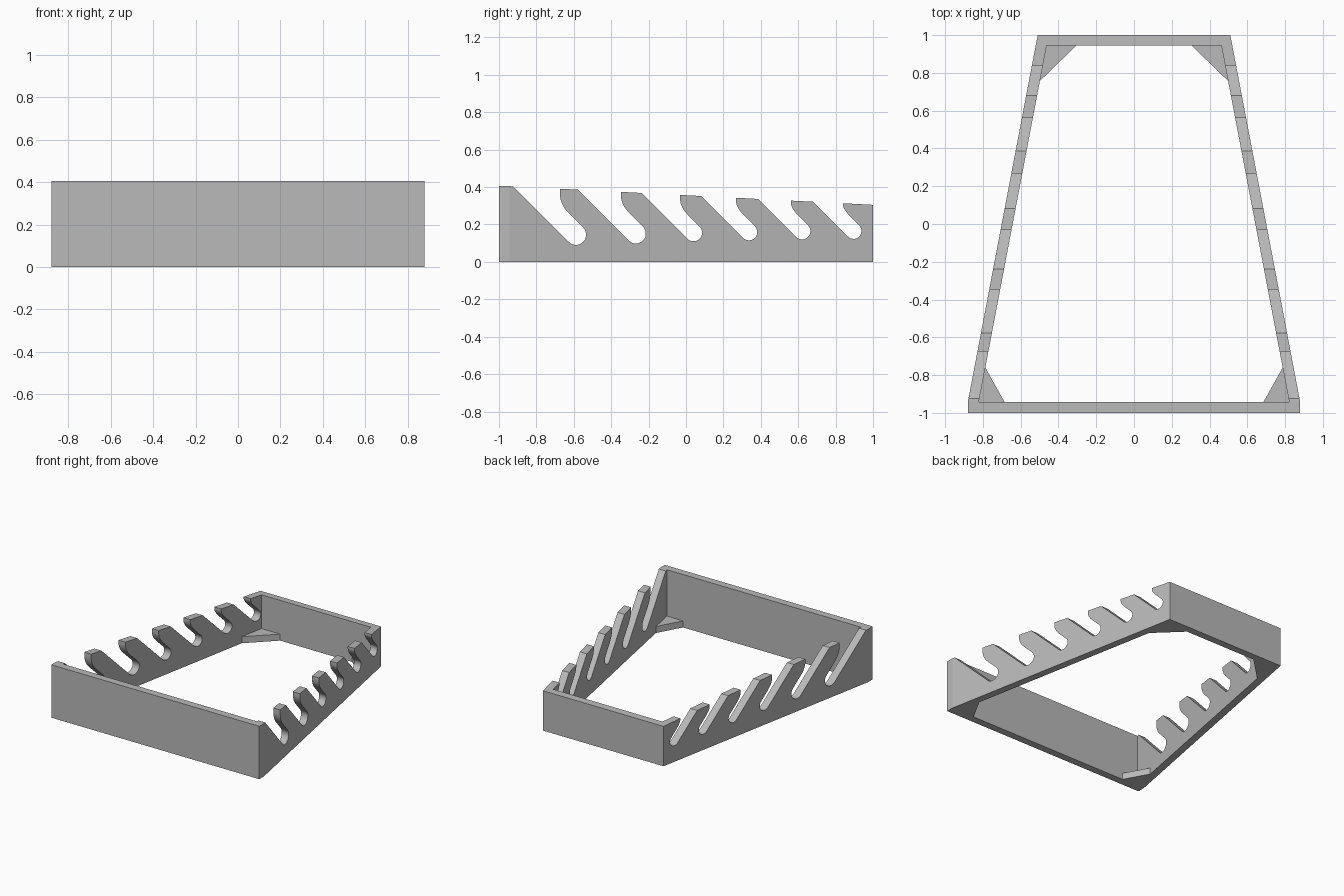
import bpy, bmesh, math
from mathutils import Vector

cube = bpy.data.objects.get("Cube")
if cube:
    bpy.data.objects.remove(cube, do_unlink=True)

# One plain grey plastic
grey = bpy.data.materials.new("grey_plastic")
grey.use_nodes = True
colour = (0.49, 0.49, 0.49, 1)
grey.diffuse_color = colour
grey.node_tree.nodes["Principled BSDF"].inputs["Base Color"].default_value = colour

FRONT, BACK, WALL = -0.943, 0.945, 0.058
RISE, FALL = 0.3563, 0.0513          # sloping top line


def top(y):
    return RISE - FALL * y


def outer(y):
    """Half width of the tapering frame at depth y."""
    return 0.88 - (0.88 - 0.51) * (y - FRONT) / (1 - FRONT)


def inner(y):
    return outer(y) - WALL


def loft(name, ring_a, ring_b, mirror=False):
    """Solid between two matching outlines."""
    bm = bmesh.new()
    a = [bm.verts.new(p) for p in ring_a]
    b = [bm.verts.new(p) for p in ring_b]
    bm.faces.new(a)
    bm.faces.new(b[::-1])
    for i in range(len(a)):
        j = (i + 1) % len(a)
        bm.faces.new((a[j], a[i], b[i], b[j]))
    bmesh.ops.recalc_face_normals(bm, faces=bm.faces)
    mesh = bpy.data.meshes.new(name)
    bm.to_mesh(mesh)
    bm.free()
    mesh.materials.append(grey)
    obj = bpy.data.objects.new(name, mesh)
    bpy.context.collection.objects.link(obj)
    if mirror:
        obj.modifiers.new("mirror", 'MIRROR').use_mirror_merge = False
    return obj


def slot(cy, cz, r, tip):
    """Outline of one slanted slot: straight ramp, round seat, hooked tip."""
    d = r * math.sqrt(0.5)
    y = (cy + cz - 2 * d - RISE) / (1 - FALL)
    pts = [(y, top(y))]
    for i in range(15):
        t = math.radians(225 + 180 * i / 14)
        pts.append((cy + r * math.cos(t), cz + r * math.sin(t)))
    # curved underside of the hook
    p1 = Vector((tip, cy + cz + 2 * d - tip))
    p0 = p1 + Vector((0.045, -0.045))
    p2 = Vector((tip, p1.y + 0.7 * (top(tip) - p1.y)))
    for i in range(9):
        t = i / 8
        pts.append(tuple(p0 * (1 - t) ** 2 + p1 * 2 * t * (1 - t) + p2 * t * t))
    pts.append((tip, top(tip)))
    return pts


# Side walls with six slots each: seat centre, seat radius, hook tip
slots = [
    (-0.588, 0.145, 0.054, -0.674),
    (-0.268, 0.151, 0.053, -0.348),
    (0.040, 0.156, 0.046, -0.032),
    (0.337, 0.159, 0.044, 0.267),
    (0.621, 0.164, 0.044, 0.561),
    (0.896, 0.165, 0.042, 0.840),
]
profile = [(FRONT, 0), (FRONT, top(FRONT))]
for s in slots:
    profile += slot(*s)
profile += [(1, top(1)), (1, 0)]
side = loft("side_wall", [(outer(y), y, z) for y, z in profile],
            [(inner(y), y, z) for y, z in profile], mirror=True)
bpy.context.view_layer.objects.active = side
side.select_set(True)
bpy.ops.object.shade_smooth_by_angle(angle=math.radians(30))

# Front wall
section = [(-1, 0), (FRONT, 0), (FRONT, top(FRONT)), (-1, top(FRONT))]
loft("front_wall", [(-0.88, y, z) for y, z in section],
     [(0.88, y, z) for y, z in section])

# Back wall, fitted between the side walls
section = [(BACK, 0), (1, 0), (1, top(1)), (BACK, top(BACK))]
loft("back_wall", [(-inner(y), y, z) for y, z in section],
     [(inner(y), y, z) for y, z in section])

# Flat corner braces on the floor
for name, y_wall, y_side, x_wall in (("front_corner_brace", FRONT, -0.76, 0.685),
                                     ("back_corner_brace", BACK, 0.757, 0.305)):
    tri = [(inner(y_wall), y_wall), (x_wall, y_wall), (inner(y_side), y_side)]
    loft(name, [(x, y, 0) for x, y in tri],
         [(x, y, 0.05) for x, y in tri], mirror=True)
